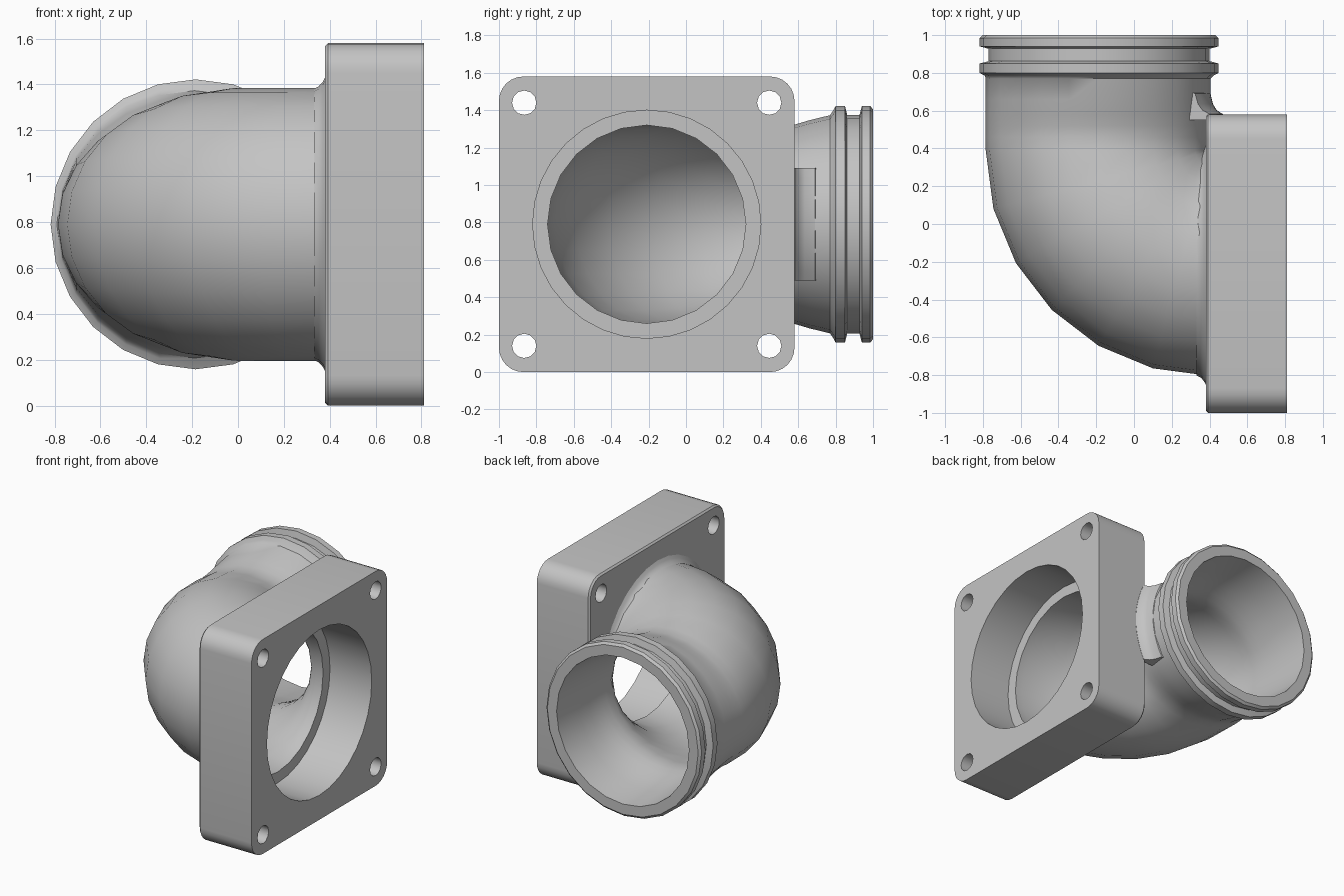
import bpy, bmesh, math
from mathutils import Vector

cube = bpy.data.objects.get("Cube")
if cube:
    bpy.data.objects.remove(cube, do_unlink=True)

grey = bpy.data.materials.new("plain grey")
grey.use_nodes = True
COLOUR = (0.55, 0.55, 0.55, 1)
grey.diffuse_color = COLOUR
grey.node_tree.nodes["Principled BSDF"].inputs["Base Color"].default_value = COLOUR

CY, CZ = -0.21, 0.79          # flange and bore axis (along x)
BX, BY, BEND = 0.41, 0.39, 0.60   # centre and radius of the bend
SIDES = 24


def finish(name, bm, angle=35):
    bmesh.ops.recalc_face_normals(bm, faces=bm.faces)
    mesh = bpy.data.meshes.new(name)
    bm.to_mesh(mesh)
    bm.free()
    mesh.materials.append(grey)
    ob = bpy.data.objects.new(name, mesh)
    bpy.context.collection.objects.link(ob)
    bpy.ops.object.select_all(action='DESELECT')
    ob.select_set(True)
    bpy.context.view_layer.objects.active = ob
    bpy.ops.object.shade_smooth_by_angle(angle=math.radians(angle))
    return ob


def skin(bm, rings, closed=False):
    """Join successive rings of points with quads."""
    rows = [[bm.verts.new(p) for p in ring] for ring in rings]
    pairs = list(zip(rows, rows[1:]))
    if closed:
        pairs.append((rows[-1], rows[0]))
    for a, b in pairs:
        n = len(a)
        for i in range(n):
            j = (i + 1) % n
            bm.faces.new((a[i], a[j], b[j], b[i]))
    return rows


def circle(cy, cz, r, n):
    return [(cy + r * math.cos(2 * math.pi * i / n),
             cz + r * math.sin(2 * math.pi * i / n)) for i in range(n)]


def rounded_square(half, r, steps=6):
    pts = []
    for k, (sy, sz) in enumerate(((1, 1), (-1, 1), (-1, -1), (1, -1))):
        for i in range(steps + 1):
            a = math.pi / 2 * (k + i / steps)
            pts.append((CY + sy * (half - r) + r * math.cos(a),
                        CZ + sz * (half - r) + r * math.sin(a)))
    return pts


# --- square flange with bore and four bolt holes ---
bm = bmesh.new()
BACK, FRONT = 0.38, 0.81
full, inset = rounded_square(0.79, 0.13), rounded_square(0.778, 0.118)
loops = [[(FRONT, full), (BACK + 0.012, full), (BACK, inset)]]
holes = [circle(CY, CZ, 0.61, 32)]
holes += [circle(CY + sy * 0.655, CZ + sz * 0.65, 0.065, 12)
          for sy in (-1, 1) for sz in (-1, 1)]
loops += [[(FRONT, h), (BACK, h)] for h in holes]
front_edges, back_edges = [], []
for loop in loops:
    rows = skin(bm, [[(x, y, z) for y, z in pts] for x, pts in loop])
    for row, store in ((rows[0], front_edges), (rows[-1], back_edges)):
        store += [bm.edges.get((row[i - 1], row[i])) for i in range(len(row))]
for edges, nx in ((front_edges, 1), (back_edges, -1)):
    bmesh.ops.triangle_fill(bm, use_beauty=True, use_dissolve=False,
                            edges=edges, normal=(nx, 0, 0))
finish("flange", bm)


# --- hollow elbow with grooved collar ---
def section(centre, angle, rh, rv):
    out = Vector((-math.sin(angle), -math.cos(angle), 0))
    c = Vector(centre)
    ring = []
    for i in range(SIDES):
        a = 2 * math.pi * i / SIDES
        ring.append(c + out * (rh * math.cos(a)) + Vector((0, 0, rv * math.sin(a))))
    return ring


def wall(r):
    """Rings from the flange through the bend, pinched in height past it."""
    rings = []
    pinch = {60: 0.975, 75: 0.925, 90: 0.865}
    for deg in range(0, 91, 15):
        t = math.radians(deg)
        c = (BX - BEND * math.sin(t), BY - BEND * math.cos(t), CZ)
        rings.append(section(c, t, r, r * pinch.get(deg, 1)))
    for y, k in ((0.46, 0.85), (0.52, 0.865), (0.58, 0.895), (0.66, 0.935), (0.77, 0.98)):
        rings.append(section((BX - BEND, y, CZ), math.pi / 2, r, r * k))
    return rings


def collar_ring(y, r):
    return section((BX - BEND + 0.005, y, CZ), math.pi / 2, r, r)


STEP = (0.47, CY, CZ)
rings = [section(STEP, 0, 0.625, 0.625), section((0.45, CY, CZ), 0, 0.595, 0.595)]
rings += wall(0.595)
rings += [collar_ring(y, r) for y, r in (
    (0.785, 0.605), (0.80, 0.632), (0.85, 0.632), (0.862, 0.585), (0.928, 0.585),
    (0.94, 0.632), (0.985, 0.632), (1.0, 0.615), (1.0, 0.54))]
rings += wall(0.53)[::-1]
rings.append(section(STEP, 0, 0.53, 0.53))
bm = bmesh.new()
skin(bm, rings, closed=True)
finish("elbow_pipe", bm, 40)

# --- fillet ring where the elbow meets the flange ---
bm = bmesh.new()
profile = ((0.332, 0.592), (0.352, 0.602), (0.369, 0.62), (0.385, 0.65), (0.385, 0.585))
skin(bm, [[(x, y, z) for y, z in circle(CY, CZ, r, 32)] for x, r in profile], closed=True)
finish("flange_fillet", bm, 40)

# --- blend between the flange side and the outlet ---
bm = bmesh.new()
rings = []
for i in range(-6, 7):
    h = i * 0.05
    xt = BX - BEND + math.sqrt(0.595 ** 2 - h * h)
    x_end = 0.47 - 0.07 * (h / 0.3) ** 2
    outline = ((xt - 0.03, 0.70), (xt, 0.69), (xt * 0.8 + x_end * 0.2, 0.635),
               (xt * 0.5 + x_end * 0.5, 0.603), (x_end, 0.582),
               (x_end, 0.55), (xt - 0.03, 0.55))
    rings.append([(x, y, CZ + h) for x, y in outline])
rows = skin(bm, rings)
bm.faces.new(rows[0])
bm.faces.new(rows[-1])
finish("outlet_blend", bm, 40)
